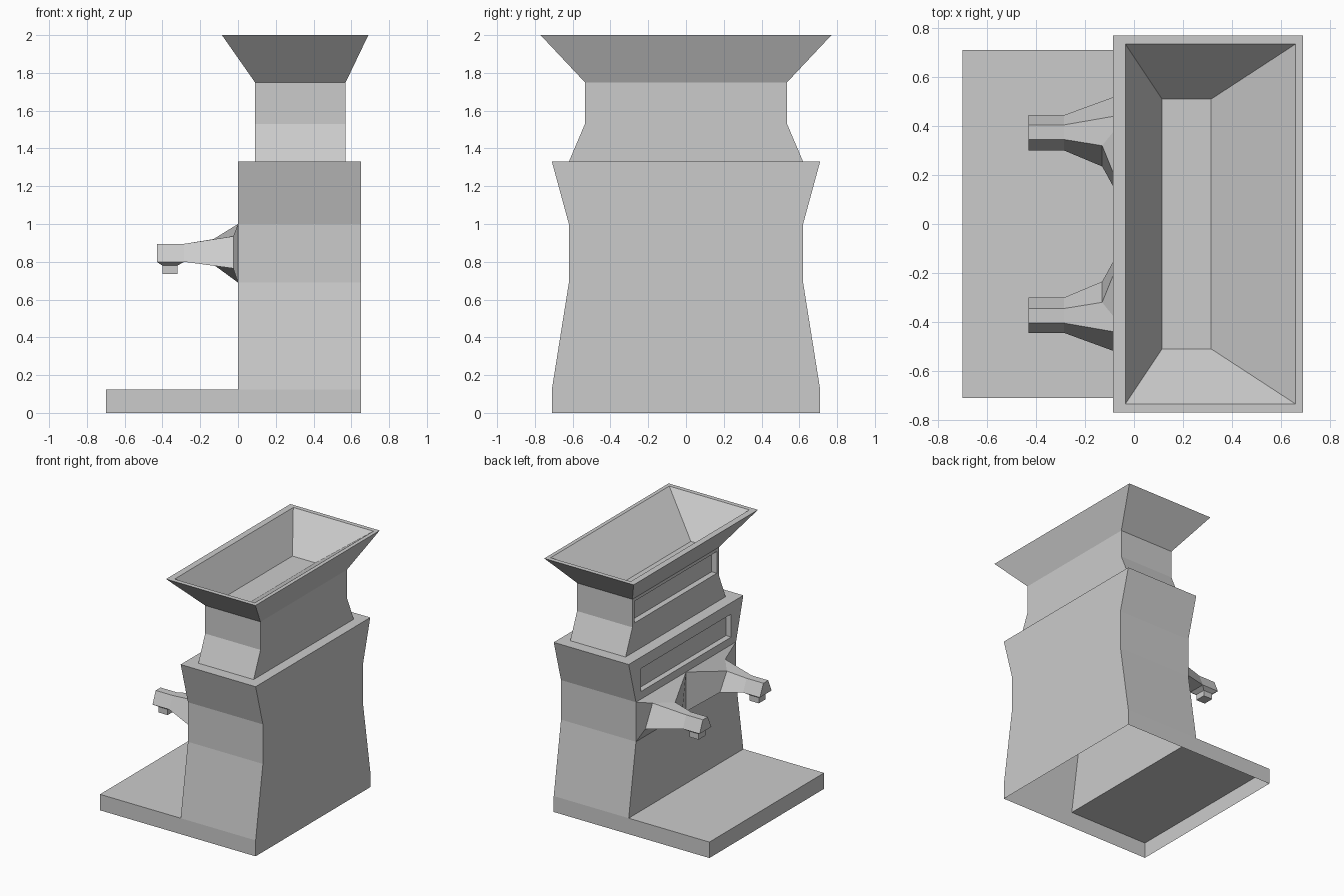
import bpy, bmesh

if "Cube" in bpy.data.objects:
    bpy.data.objects.remove(bpy.data.objects["Cube"])


def make(name, faces):
    """Weld a list of polygons into one flat-shaded object."""
    bm = bmesh.new()
    for f in faces:
        bm.faces.new([bm.verts.new(p) for p in f])
    bmesh.ops.remove_doubles(bm, verts=bm.verts, dist=0.0005)
    bmesh.ops.recalc_face_normals(bm, faces=bm.faces)
    me = bpy.data.meshes.new(name)
    bm.to_mesh(me)
    bm.free()
    ob = bpy.data.objects.new(name, me)
    bpy.context.collection.objects.link(ob)
    return ob


def rect(x0, x1, y, z):
    return [(x0, -y, z), (x1, -y, z), (x1, y, z), (x0, y, z)]


def wall(x, y0, z0, y1, z1):
    """Symmetric trapezoid in a plane of constant x."""
    return [(x, -y0, z0), (x, y0, z0), (x, y1, z1), (x, -y1, z1)]


def bridge(a, b, skip=()):
    n = len(a)
    return [[a[i], a[(i + 1) % n], b[(i + 1) % n], b[i]]
            for i in range(n) if i not in skip]


def loft(loops):
    return [f for a, b in zip(loops, loops[1:]) for f in bridge(a, b)]


def recessed(outer, inner, depth):
    """Panel frame with a sunken window."""
    back = [(x + depth, y, z) for x, y, z in inner]
    return loft([outer, inner, back]) + [back]


# Body: waisted hollow cabinet, open underneath, with drip tray at -x
levels = [(0, .71), (.125, .71), (.69, .62), (1.0, .62), (1.33, .71)]
loops = [rect(0, .65, y, z) for z, y in levels]
faces = []
for a, b in zip(loops, loops[1:]):
    faces += bridge(a, b, skip=(3,))
faces.append(wall(0, .71, .125, .62, .69))
faces += recessed(wall(0, .62, 1.0, .71, 1.33), wall(0, .56, 1.06, .56, 1.24), .045)
faces += bridge(loops[-1], rect(.09, .57, .62, 1.33))
faces += bridge(rect(-.7, 0, .71, 0), rect(-.7, 0, .71, .125), skip=(1,))
faces.append(rect(-.7, 0, .71, .125))
make("body_and_tray", faces)

# Neck and flared hopper with an off-centre sloping inside
n0, n1, n2 = rect(.09, .57, .62, 1.33), rect(.09, .57, .535, 1.53), rect(.09, .57, .535, 1.75)
faces = bridge(n0, n1) + bridge(n1, n2, skip=(3,))
faces += recessed(wall(.09, .535, 1.53, .535, 1.75),
                  wall(.09, .51, 1.555, .51, 1.725), .045)
floor = rect(.115, .315, .51, 1.745)
faces += loft([n2, rect(-.085, .69, .77, 2), rect(-.035, .66, .735, 2), floor]) + [floor]
make("neck_and_hopper", faces)

# Taps: lofted from the wall to a trapezoid spout, nozzle below
for s, name in ((1, "tap_back"), (-1, "tap_front")):
    sections = [
        [(0, 0, .69), (0, .62, .69), (0, .62, 1.0), (0, 0, 1.0)],
        [(-.13, .235, .785), (-.025, .54, .765), (-.025, .45, .935), (-.13, .32, .92)],
        [(-.285, .30, .80), (-.285, .445, .80), (-.285, .405, .895), (-.285, .345, .895)],
        [(-.43, .30, .80), (-.43, .445, .80), (-.43, .405, .895), (-.43, .345, .895)],
    ]
    a, b = sections[2], sections[3]
    faces = loft(sections[:3]) + bridge(a, b, skip=(0,)) + [b]
    under = [b[0], a[0], a[1], b[1]]
    ring = [[(-.40, .33, z), (-.32, .33, z), (-.32, .415, z), (-.40, .415, z)]
            for z in (.78, .735)]
    faces += loft([under] + ring) + [ring[-1]]
    make(name, [[(x, s * y, z) for x, y, z in f] for f in faces])
